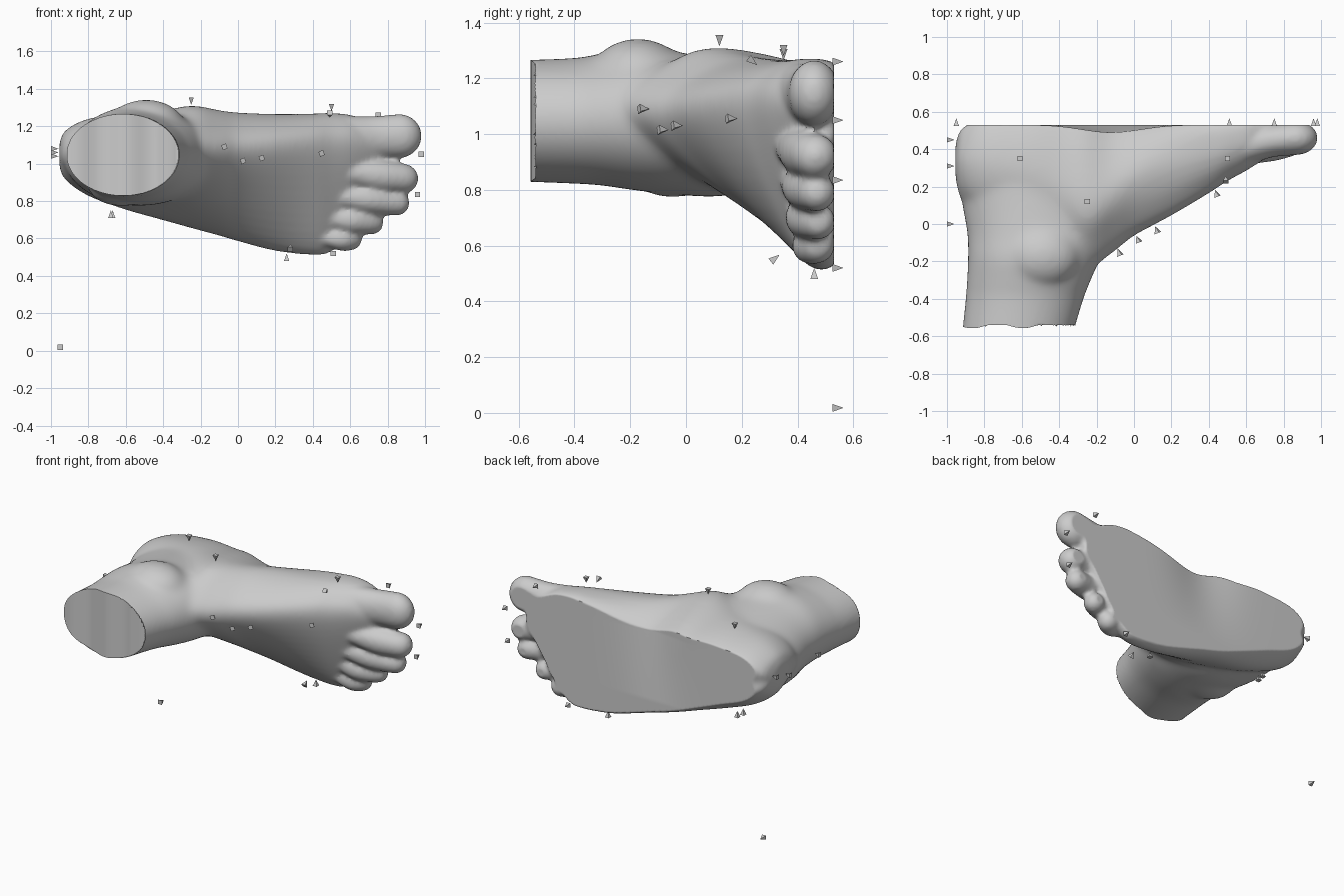
import bpy, bmesh, math
from mathutils import Vector

if "Cube" in bpy.data.objects:
    bpy.data.objects.remove(bpy.data.objects["Cube"])


def curve(points, n, closed=False):
    """Catmull-Rom interpolation of points of any dimension."""
    p = [Vector(q) for q in points]
    c = len(p)
    get = (lambda i: p[i % c]) if closed else (lambda i: p[max(0, min(c - 1, i))])
    out = []
    for i in range(c if closed else c - 1):
        a, b, d, e = get(i - 1), get(i), get(i + 1), get(i + 2)
        for k in range(n):
            t = k / n
            out.append(b + (d - a) * (t / 2) + (a * 2 - b * 5 + d * 4 - e) * (t * t / 2)
                       + (b * 3 - a - d * 3 + e) * (t ** 3 / 2))
    if not closed:
        out.append(p[-1])
    return out


def loft(bm, rings):
    loops = [[bm.verts.new(v) for v in r] for r in rings]
    n = len(loops[0])
    for a, b in zip(loops, loops[1:]):
        for i in range(n):
            bm.faces.new((a[i], a[(i + 1) % n], b[(i + 1) % n], b[i]))
    bm.faces.new(loops[0][::-1])
    bm.faces.new(loops[-1])


def ball(bm, pos, radii):
    vs = bmesh.ops.create_icosphere(bm, subdivisions=3, radius=1)["verts"]
    for v in vs:
        v.co = Vector([pos[i] + v.co[i] * radii[i] for i in range(3)])


def lerp(a, b, t):
    return a + (b - a) * t


def bell(x, centre, width):
    return math.exp(-((x - centre) / width) ** 2)


def foot_ring(s):
    x, top, side, low, ridge, high, sole = s
    arch, heel = bell(x, -.1, .3), bell(x, -.65, .3)
    pts = [(sole, low + .05 + .05 * heel), (side, low),
           (lerp(top, side, .42), lerp(low, ridge, .45)),
           (top, ridge), (lerp(top, sole, .2), lerp(ridge, high, .72)),
           (lerp(top, sole, .6 - .14 * bell(x, -.22, .2)), high),
           (sole - .04 * arch, high - .05 - .08 * arch - .02 * heel),
           (sole - .01 * arch, (low + high) / 2)]
    return [(x, p.x, p.y) for p in curve(pts, 6, True)]


def leg_ring(s):
    y, x0, x1, z0, z1 = s
    return [((x0 + x1) / 2 + (x1 - x0) / 2 * math.cos(a), y,
             (z0 + z1) / 2 + (z1 - z0) / 2 * math.sin(a))
            for a in [i * math.tau / 48 for i in range(48)]]


def smoothed(ob, steps, group=""):
    """Smooth the mesh (after any earlier modifier) and bake the result."""
    s = ob.modifiers.new("soften", 'SMOOTH')
    s.factor, s.iterations, s.vertex_group = .5, steps, group
    skin = bpy.data.meshes.new_from_object(ob.evaluated_get(bpy.context.evaluated_depsgraph_get()))
    ob.modifiers.clear()
    ob.data = skin


bm = bmesh.new()

# Foot body: x, instep y, side y, low z, ridge z, high z, sole y
foot = [(-.955, .25, .36, .98, 1.05, 1.11, .42), (-.92, .12, .37, .91, 1.04, 1.18, .50),
        (-.80, .0, .38, .827, 1.04, 1.24, .55), (-.60, -.10, .38, .753, 1.04, 1.27, .56),
        (-.40, -.19, .39, .70, 1.06, 1.285, .56), (-.25, -.24, .40, .663, 1.08, 1.312, .56),
        (-.10, -.145, .40, .625, 1.07, 1.285, .56), (.0, -.065, .41, .597, 1.07, 1.272, .56),
        (.20, .045, .43, .548, 1.08, 1.265, .56), (.40, .165, .44, .528, 1.09, 1.267, .56),
        (.50, .23, .46, .545, 1.09, 1.27, .56), (.60, .285, .47, .64, 1.10, 1.26, .56),
        (.68, .335, .48, .76, 1.10, 1.23, .56), (.75, .38, .49, .86, 1.10, 1.20, .55),
        (.83, .43, .50, .95, 1.07, 1.17, .53)]
loft(bm, [foot_ring(s) for s in curve(foot, 5)])

# Lower leg: y, back x, front x, low z, high z
leg = [(-.60, -.92, -.33, .83, 1.265), (-.40, -.90, -.27, .822, 1.273),
       (-.30, -.893, -.23, .815, 1.29), (-.18, -.888, -.18, .797, 1.31),
       (-.05, -.892, -.14, .785, 1.295), (.12, -.92, -.15, .775, 1.275),
       (.35, -.94, -.25, .82, 1.25)]
loft(bm, [leg_ring(s) for s in curve(leg, 5)])

# Ankle bones
ball(bm, (-.49, -.17, 1.215), (.20, .17, .13))
ball(bm, (-.62, -.05, .875), (.18, .15, .105))

# Toes: x, y, z, radius along a bent path
toes = [[(.46, .43, .605, .04), (.55, .445, .60, .066), (.60, .47, .60, .065)],
        [(.45, .41, .72, .04), (.59, .425, .70, .07), (.67, .45, .69, .068), (.715, .475, .685, .064)],
        [(.50, .38, .83, .045), (.68, .42, .81, .076), (.79, .45, .795, .072), (.85, .47, .79, .068)],
        [(.55, .36, .96, .05), (.74, .42, .935, .085), (.85, .45, .925, .082), (.885, .465, .92, .08)]]
for t in toes:
    for p in curve(t, 8):
        ball(bm, p[:3], (p[3],) * 3)
for p in curve([(.50, .39, 1.13, .13), (.70, .44, 1.14, .115), (.865, .46, 1.148, .118)], 8):
    ball(bm, p[:3], (p[3], p[3] * .78, p[3]))

bmesh.ops.recalc_face_normals(bm, faces=bm.faces)
me = bpy.data.meshes.new("foot")
bm.to_mesh(me)
bm.free()
ob = bpy.data.objects.new("foot", me)
bpy.context.collection.objects.link(ob)

# Fuse everything into one skin, then blend the ankle more strongly
r = ob.modifiers.new("fuse", 'REMESH')
r.mode, r.voxel_size = 'VOXEL', .013
smoothed(ob, 10)
group = ob.vertex_groups.new(name="ankle")
for v in ob.data.vertices:
    w = bell(v.co.x, -.4, .45) * bell(v.co.y, 0, .28)
    if w > .02:
        group.add([v.index], w, 'REPLACE')
smoothed(ob, 70, "ankle")

# Flat heel and ball with a hollow arch, and a rippled cut at the leg
for v in ob.data.vertices:
    x, y, z = v.co
    hollow = .04 * bell(x, -.12, .22) * max(0, min(1, (z - .72) / .45))
    v.co.y = min(y, .53 - hollow)
    if y < -.55:
        v.co.y = -.557 + .012 * (1 + math.cos(math.tau * (x + .73) / .27)) \
            + .035 * max(0, min(1, (x + .43) / .1))
bpy.context.view_layer.objects.active = ob
ob.select_set(True)
bpy.ops.object.shade_smooth_by_angle(angle=math.radians(50))

# Small pyramid markers: position and pointing direction
UP, DOWN, IN, RIGHT = (0, 0, 1), (0, 0, -1), (0, 1, 0), (1, 0, 0)
groups = {DOWN: [(-.25, .12, 1.335), (.5, .35, 1.30), (-.61, .35, 1.285)],
          UP: [(.26, .46, .5), (-.68, .36, .73), (-.67, .41, .73)],
          RIGHT: [(-.98, .45, 1.08), (-.98, .31, 1.04), (-.98, 0, 1.06)],
          IN: [(.75, .545, 1.26), (.98, .545, 1.05), (.96, .545, .835), (.51, .545, .52),
               (-.95, .545, .018)],
          (-.35, .9, .0): [(-.08, -.15, 1.09), (.02, -.08, 1.015), (.12, -.03, 1.03),
                           (.44, .165, 1.055)],
          (0, .75, -.6): [(.49, .24, 1.26)],
          (0, .75, .6): [(.28, .32, .555)]}
for d, places in groups.items():
    for p in places:
        bpy.ops.mesh.primitive_cone_add(vertices=4, radius1=.02, radius2=0, depth=.04, location=p)
        m = bpy.context.object
        m.name = "marker"
        m.rotation_mode = 'QUATERNION'
        spin = Vector((0, 0, 1)).rotation_difference(Vector(d))
        m.rotation_quaternion = spin @ Vector((1, 0, 0)).rotation_difference(Vector((1, 1, 0)))
